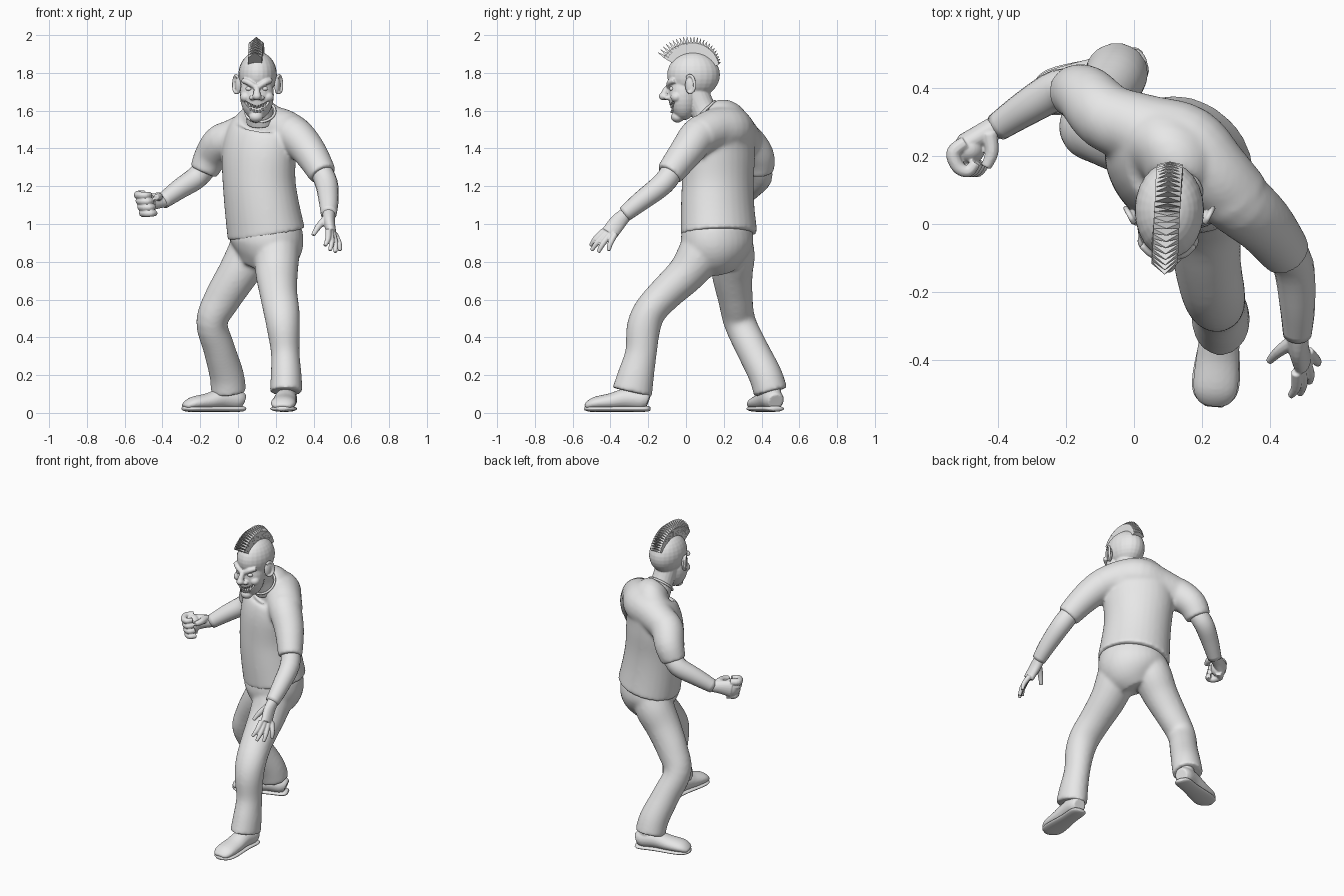
import bpy
import bmesh
import math
from mathutils import Vector, Matrix

if "Cube" in bpy.data.objects:
    bpy.data.objects.remove(bpy.data.objects["Cube"], do_unlink=True)

# One plain clay material for the whole figure
clay = bpy.data.materials.new("plain_grey")
clay.use_nodes = True
clay.diffuse_color = (0.8, 0.8, 0.8, 1)
clay.node_tree.nodes["Principled BSDF"].inputs["Base Color"].default_value = (0.8, 0.8, 0.8, 1)

FRONT = Vector((0, -1, 0))
UP = Vector((0, 0, 1))
SIDE = Vector((1, 0, 0))
CHEST = Vector((-math.sin(0.73), -math.cos(0.73), 0))  # direction the twisted body faces


def spline(points, steps=4):
    """Smooth a list of (x, y, z, radius_u, radius_v) stations."""
    pts = [Vector(p if len(p) == 5 else (*p, p[-1])) for p in points]
    out = []
    for i in range(len(pts) - 1):
        b, c = pts[i], pts[i + 1]
        a, d = pts[max(i - 1, 0)], pts[min(i + 2, len(pts) - 1)]
        for s in range(steps):
            t = s / steps
            out.append(b + (c - a) * (t / 2) + (a * 2 - b * 5 + c * 4 - d) * (t * t / 2)
                       + (b * 3 - a - c * 3 + d) * (t ** 3 / 2))
    return out + [pts[-1]]


def tube(bm, points, ref=FRONT, sides=20):
    """Closed tube through stations, its cross-section turned towards ref."""
    path = spline(points)
    rings = []
    for i, p in enumerate(path):
        tangent = (path[min(i + 1, len(path) - 1)] - path[max(i - 1, 0)]).to_3d().normalized()
        u = tangent.cross(ref).normalized()
        v = u.cross(tangent)
        ring = []
        for k in range(sides):
            a = math.tau * k / sides
            ring.append(bm.verts.new(p.to_3d() + u * p[3] * math.cos(a) + v * p[4] * math.sin(a)))
        rings.append(ring)
    for low, high in zip(rings, rings[1:]):
        for k in range(sides):
            n = (k + 1) % sides
            bm.faces.new((low[k], low[n], high[n], high[k]))
    bm.faces.new(rings[0][::-1])
    bm.faces.new(rings[-1])


def ball(bm, centre, radii, turn=0):
    place = Matrix.Translation(centre) @ Matrix.Rotation(turn, 4, "Z") @ Matrix.Diagonal((*radii, 1))
    bmesh.ops.create_uvsphere(bm, u_segments=24, v_segments=16, radius=1, matrix=place)


def finish(name, bm, voxel=0, relax=4, smooth=True):
    """Turn a bmesh into an object; a voxel size fuses overlapping pieces into one skin."""
    bmesh.ops.recalc_face_normals(bm, faces=bm.faces[:])
    for f in bm.faces:
        f.smooth = smooth
    mesh = bpy.data.meshes.new(name)
    bm.to_mesh(mesh)
    bm.free()
    mesh.materials.append(clay)
    obj = bpy.data.objects.new(name, mesh)
    bpy.context.scene.collection.objects.link(obj)
    if voxel:
        fuse = obj.modifiers.new("fuse", "REMESH")
        fuse.mode = "VOXEL"
        fuse.voxel_size = voxel
        fuse.use_smooth_shade = True
        soften = obj.modifiers.new("soften", "SMOOTH")
        soften.factor = 0.5
        soften.iterations = relax
    return obj


# Shirt: twisted torso, a yoke across the shoulders and two short sleeves
bm = bmesh.new()
tube(bm, [(.15, .175, .945, .22, .19), (.128, .168, 1.08, .21, .183), (.112, .168, 1.22, .205, .177),
          (.11, .175, 1.38, .215, .17), (.125, .185, 1.49, .2, .15), (.13, .17, 1.55, .15, .12),
          (.12, .12, 1.59, .08, .08)], CHEST, 32)
tube(bm, [(-.06, .31, 1.445, .095), (.04, .27, 1.475, .11), (.15, .23, 1.5, .122), (.23, .15, 1.5, .112),
          (.31, .07, 1.465, .1)], UP)
tube(bm, [(.2, .18, 1.48, .11), (.29, .08, 1.475, .103), (.38, 0, 1.38, .09), (.45, -.09, 1.262, .074)])
tube(bm, [(.02, .27, 1.45, .1), (-.08, .315, 1.435, .1), (-.142, .378, 1.36, .09), (-.183, .39, 1.275, .076)], SIDE)
finish("shirt", bm, .009, 16)

# Neckline band, tilted forward
bm = bmesh.new()
slope = Vector((-.05, -.7, .72)).normalized()
across = slope.cross(UP).normalized()
fall = across.cross(slope)
loop = [Vector((.118, .098, 1.595)) + (across * math.cos(a) + fall * math.sin(a)) * .078
        for a in (math.tau * k / 16 for k in range(17))]
tube(bm, [(*p, .007) for p in loop], slope, 10)
finish("collar", bm)

# Trousers: hips and two striding legs
bm = bmesh.new()
tube(bm, [(.15, .165, .98, .2, .17), (.15, .165, .9, .208, .18), (.135, .168, .83, .18, .155),
          (.11, .175, .765, .11, .1)], CHEST, 32)
tube(bm, [(.205, .11, .91, .12), (.205, .07, .83, .12), (.205, .0, .735, .112, .103), (.215, -.11, .63, .1, .092),
          (.23, -.19, .54, .096, .088), (.24, -.225, .45, .088, .09), (.25, -.238, .32, .076, .084),
          (.255, -.265, .2, .082, .097), (.255, -.285, .11, .087, .108)])
tube(bm, [(.09, .23, .91, .12), (.055, .245, .83, .12), (-.005, .245, .73, .108), (-.085, .262, .6, .097, .092),
          (-.138, .285, .48, .084, .086), (-.1, .35, .34, .084, .086), (-.06, .42, .2, .091, .089),
          (-.05, .448, .11, .094, .091)])
finish("trousers", bm, .009, 14)


# Shoes: upper, flat sole and ankle, laid along the heel-to-toe line
def shoe(name, heel, toe, ankle):
    heel, toe = Vector(heel), Vector(toe)

    def stations(rows):
        return [(*heel.lerp(toe, t), z, w, h) for t, z, w, h in rows]

    bm = bmesh.new()
    tube(bm, stations([(0, .06, .04, .04), (.1, .07, .055, .055), (.35, .075, .058, .055), (.6, .06, .064, .044),
                       (.85, .05, .066, .035), (.97, .036, .05, .022), (1, .03, .03, .012)]), UP)
    tube(bm, [(*ankle, .07, .048), (*ankle, .16, .05)])
    finish(name + "_upper", bm, .006, 3)
    bm = bmesh.new()
    tube(bm, stations([(-.03, .022, .03, .01), (.05, .022, .052, .016), (.35, .022, .055, .016), (.75, .022, .07, .016),
                       (.93, .022, .06, .016), (1.02, .024, .025, .01)]), UP)
    finish(name + "_sole", bm)


shoe("left_shoe", (.262, -.2), (.235, -.53), (.258, -.27))
shoe("right_shoe", (.025, .475), (-.285, .37), (-.03, .455))

# Bare arms
bm = bmesh.new()
tube(bm, [(.43, -.06, 1.3, .058), (.468, -.12, 1.215, .06), (.48, -.24, 1.12, .052), (.48, -.325, 1.052, .042)])
finish("left_arm", bm)
bm = bmesh.new()
tube(bm, [(-.16, .39, 1.31, .058), (-.22, .395, 1.245, .06), (-.31, .345, 1.185, .053), (-.4, .285, 1.12, .042)], UP)
finish("right_arm", bm)

# Left hand: relaxed, fingers spread downwards
bm = bmesh.new()
tube(bm, [(.48, -.31, 1.06, .034), (.483, -.36, 1.01, .03, .044), (.495, -.405, .95, .026, .045)], FRONT)
tips = [(.46, -.505, .885), (.487, -.5, .86), (.515, -.465, .85), (.54, -.41, .858)]
for i, tip in enumerate(tips):
    root = Vector((.478 + i * .011, -.435 + i * .02, .965 - i * .006))
    bend = root.lerp(Vector(tip), .55) + Vector((.008, -.006, 0))
    tube(bm, [(*root, .017), (*bend, .015), (*tip, .01)], SIDE, 10)
tube(bm, [(.468, -.345, 1.03, .022), (.425, -.375, .985, .017), (.397, -.403, .94, .011)], UP, 10)
finish("left_hand", bm, .004, 2)

# Right hand: compact fist with curled fingers stacked in height
bm = bmesh.new()
tube(bm, [(-.385, .295, 1.125, .036), (-.44, .265, 1.12, .034, .043), (-.5, .23, 1.11, .034, .056)], UP)
ball(bm, (-.485, .22, 1.11), (.048, .045, .058))
for i in range(4):
    x, z = -.505 + i * .009, 1.158 - i * .032
    tube(bm, [(x + .01, .24, z, .02), (x - .025, .21, z - .003, .022), (x - .012, .168, z - .006, .02),
              (x + .018, .155, z - .006, .018), (x + .04, .18, z - .004, .016)], UP, 10)
tube(bm, [(-.425, .265, 1.145, .024), (-.418, .21, 1.145, .02), (-.435, .168, 1.14, .016)], UP, 10)
finish("right_hand", bm, .004, 2)

# Head: skull, jaw, nose, brows and neck fused together
MID = .1
bm = bmesh.new()
ball(bm, (.104, .04, 1.79), (.102, .14, .122))
ball(bm, (MID, -.012, 1.685), (.09, .082, .135))
ball(bm, (MID - .004, -.045, 1.567), (.038, .035, .03))
tube(bm, [(.12, .125, 1.54, .075), (.112, .085, 1.62, .068), (.106, .05, 1.7, .07)])
tube(bm, [(MID, -.088, 1.735, .013), (MID, -.108, 1.705, .017), (MID, -.118, 1.68, .02)])
ball(bm, (MID, -.118, 1.676), (.024, .026, .021))
for s in (-1, 1):
    ball(bm, (MID + s * .058, -.05, 1.672), (.032, .032, .028))
    ball(bm, (MID + s * .025, -.098, 1.668), (.016, .018, .013))
    tube(bm, [(MID + s * .075, -.06, 1.76, .014), (MID + s * .045, -.085, 1.75, .016),
              (MID + s * .012, -.092, 1.728, .014)], UP, 12)
head = finish("head", bm, .0045, 4)


# Grinning mouth cut into the face, filled with pointed teeth
def grin(d):
    return 1.607 + .042 * d * d


bm = bmesh.new()
tube(bm, [(MID + d * .06, -.09 + .03 * d * d, grin(d), .028 - .01 * d * d, .021 - .015 * d * d)
          for d in (-1, -.5, 0, .5, 1)], UP)
cutter = finish("mouth_cutter", bm)
cutter.hide_render = True
cutter.hide_set(True)
cut = head.modifiers.new("mouth", "BOOLEAN")
cut.operation = "DIFFERENCE"
cut.solver = "EXACT"
cut.object = cutter
bm = bmesh.new()
for k in range(-3, 4):
    d = k / 4
    reach = .017 - .009 * d * d
    for way in (-1, 1):
        place = Matrix.Translation((MID + d * .06, -.076 + .025 * d * d, grin(d) + way * reach * .7))
        bmesh.ops.create_cone(bm, cap_ends=True, segments=8, radius1=.007, radius2=.004, depth=reach,
                              matrix=place @ Matrix.Rotation(math.pi if way > 0 else 0, 4, "X"))
finish("teeth", bm, smooth=False)

# Eyes and ears on both sides
for s, label in ((-1, "right"), (1, "left")):
    bm = bmesh.new()
    ball(bm, (MID + s * .04, -.073, 1.716), (.019, .016, .013))
    finish(label + "_eye", bm)
    bm = bmesh.new()
    ball(bm, (MID + .004 + s * .104, .02, 1.735), (.014, .026, .048), s * -.35)
    rim = []
    for i in range(8):
        a = -1.9 + i * .6
        rim.append((MID + .004 + s * (.114 + .014 * math.cos(a)), .02 + .026 * math.cos(a),
                    1.735 + (.046 + .006 * math.sin(a)) * math.sin(a), .008))
    tube(bm, rim, SIDE, 10)
    finish(label + "_ear", bm, .004, 2)

# Mohawk: a fan of wedge plates from forehead to nape, thick at the root and sharp at the tip
bm = bmesh.new()
COUNT = 24
for i in range(COUNT):
    t = i / (COUNT - 1)
    angle = math.radians(148 - 123 * t)
    out = Vector((0, math.cos(angle), math.sin(angle)))
    along = Vector((0, -out.z, out.y))
    base = Vector((.09 + .016 * t, .04, 1.79))
    tip = .222 - .036 * min(t * 2.4, 1) + .016 * math.sin(math.pi * t) - .028 * max(t - .45, 0) / .55
    edge = .13 + (tip - .13) * .55
    outline = [(-.038, .115, .007), (.038, .115, .007), (.038, edge, .0075), (0, tip, .001), (-.038, edge, .0075)]
    sheets = [[bm.verts.new(base + Vector((x, 0, 0)) + out * r + along * half * way) for x, r, half in outline]
              for way in (-1, 1)]
    bm.faces.new(sheets[0])
    bm.faces.new(sheets[1][::-1])
    for k in range(5):
        n = (k + 1) % 5
        bm.faces.new((sheets[0][k], sheets[1][k], sheets[1][n], sheets[0][n]))
finish("mohawk", bm, smooth=False)
